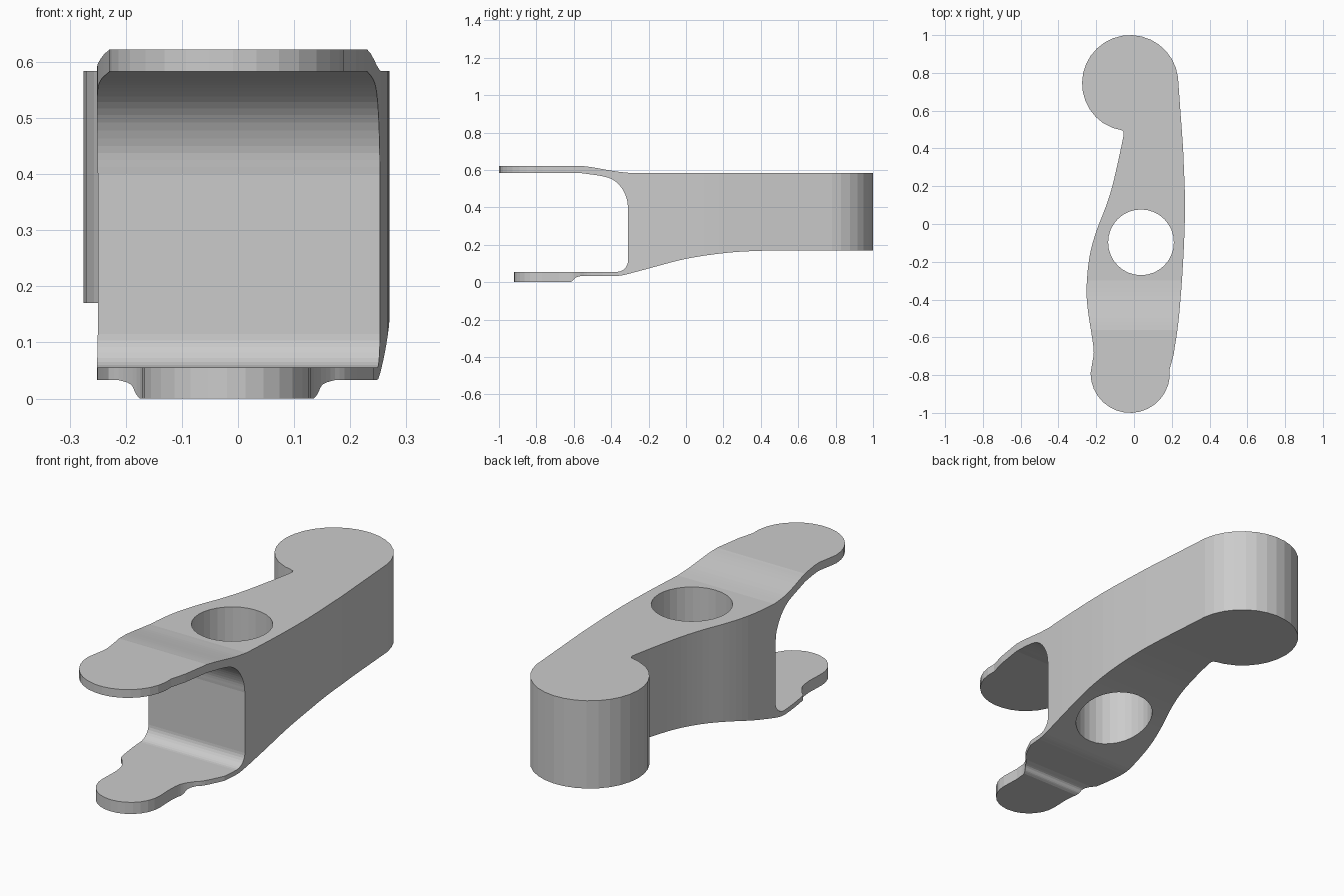
import bpy, bmesh
from math import cos, sin, radians
from mathutils import Vector

if "Cube" in bpy.data.objects:
    bpy.data.objects.remove(bpy.data.objects["Cube"])


def arc(cx, cy, r, a0, a1, n, ry=None):
    ry = ry or r
    return [(cx + r * cos(radians(a0 + (a1 - a0) * i / n)),
             cy + ry * sin(radians(a0 + (a1 - a0) * i / n))) for i in range(n + 1)]


def smooth(pts, n=4):
    """Catmull-Rom curve through the given points."""
    p = [Vector(q) for q in pts]
    p = [2 * p[0] - p[1]] + p + [2 * p[-1] - p[-2]]
    out = []
    for a, b, c, d in zip(p, p[1:], p[2:], p[3:]):
        for i in range(n):
            t = i / n
            out.append(tuple(0.5 * (2 * b + (c - a) * t + (2 * a - 5 * b + 4 * c - d) * t * t
                                    + (3 * b - a - 3 * c + d) * t ** 3)))
    return out + [tuple(p[-2])]


def prism(name, pts, lo, hi, place):
    """Extrude a closed outline between lo and hi."""
    bm = bmesh.new()
    clean = [p for i, p in enumerate(pts) if (Vector(p) - Vector(pts[i - 1])).length > 1e-4]
    bot = [bm.verts.new(place(p, lo)) for p in clean]
    top = [bm.verts.new(place(p, hi)) for p in clean]
    bm.faces.new(bot)
    bm.faces.new(top)
    for i in range(len(bot)):
        bm.faces.new((bot[i - 1], bot[i], top[i], top[i - 1]))
    bmesh.ops.recalc_face_normals(bm, faces=bm.faces)
    me = bpy.data.meshes.new(name)
    bm.to_mesh(me)
    bm.free()
    ob = bpy.data.objects.new(name, me)
    bpy.context.collection.objects.link(ob)
    return ob


def along_x(p, h):
    return (h, p[0], p[1])


def along_z(p, h):
    return (p[0], p[1], h)


# Side profile of the forked lever (y, z)
side = [(-1.1, 0.622)]
side += smooth([(-0.56, 0.622), (-0.5, 0.614), (-0.38, 0.593), (-0.3, 0.584)])
side += [(1.1, 0.584), (1.1, 0.17)]
side += smooth([(0.5, 0.17), (0.35, 0.166), (0.2, 0.155), (0.0, 0.125), (-0.2, 0.073),
                (-0.33, 0.039), (-0.38, 0.033)])
side += smooth([(-0.56, 0.033), (-0.59, 0.025), (-0.605, 0.008), (-0.62, 0.0)], 3)
side += [(-1.1, 0.0), (-1.1, 0.055)]
side += arc(-0.37, 0.115, 0.06, -90, 0, 8)
side += smooth([(-0.31, 0.40), (-0.318, 0.45), (-0.345, 0.505), (-0.39, 0.547),
                (-0.45, 0.567), (-0.56, 0.583)])
side += [(-1.1, 0.583)]
lever = prism("forked_lever", side, -0.5, 0.5, along_x)

# Plan outline: round head, waisted body, round upper prong tip
plan = arc(-0.02, 0.745, 0.255, 8, 236, 20)
plan += smooth([(-0.11, 0.508), (-0.06, 0.494), (-0.055, 0.475)], 2)
plan += smooth([(-0.057, 0.46), (-0.08, 0.35), (-0.115, 0.2), (-0.15, 0.09), (-0.2, -0.04),
                (-0.235, -0.17), (-0.251, -0.33), (-0.245, -0.45), (-0.222, -0.6),
                (-0.213, -0.68), (-0.222, -0.74)])
plan += arc(-0.02, -0.79, 0.21, 180, 366, 16)
plan += smooth([(0.21, -0.69), (0.237, -0.5), (0.26, -0.2), (0.27, 0.1), (0.26, 0.4)])
plan_cutter = prism("plan_cutter", plan, -0.2, 0.9, along_z)

# Material removed around the narrower lower prong
flare = [(0.30, -0.34), (0.255, -0.42), (0.20, -0.53), (0.165, -0.57), (0.135, -0.62),
         (0.127, -0.68)]
right = smooth(flare)
left = [(-0.04 - x, y) for x, y in right]
prong = left + arc(-0.02, -0.77, 0.15, 180, 360, 14) + right[::-1]
prong += [(0.5, -0.34), (0.5, -1.2), (-0.5, -1.2), (-0.5, -0.34)]
prong_cutter = prism("prong_cutter", prong, -0.1, 0.3, along_z)

# Pivot hole
hole_cutter = prism("hole_cutter", arc(0.037, -0.097, 0.174, 0, 348.75, 31), -0.2, 0.9, along_z)

cutters = [(plan_cutter, 'INTERSECT'), (prong_cutter, 'DIFFERENCE'), (hole_cutter, 'DIFFERENCE')]
for cutter, op in cutters:
    mod = lever.modifiers.new(cutter.name, 'BOOLEAN')
    mod.operation, mod.object, mod.solver = op, cutter, 'EXACT'
    cutter.hide_render = True

# Bake the cuts and discard the cutters
bpy.context.view_layer.update()
mesh = bpy.data.meshes.new_from_object(lever.evaluated_get(bpy.context.evaluated_depsgraph_get()))
lever.modifiers.clear()
lever.data = mesh
for cutter, _ in cutters:
    bpy.data.objects.remove(cutter)
